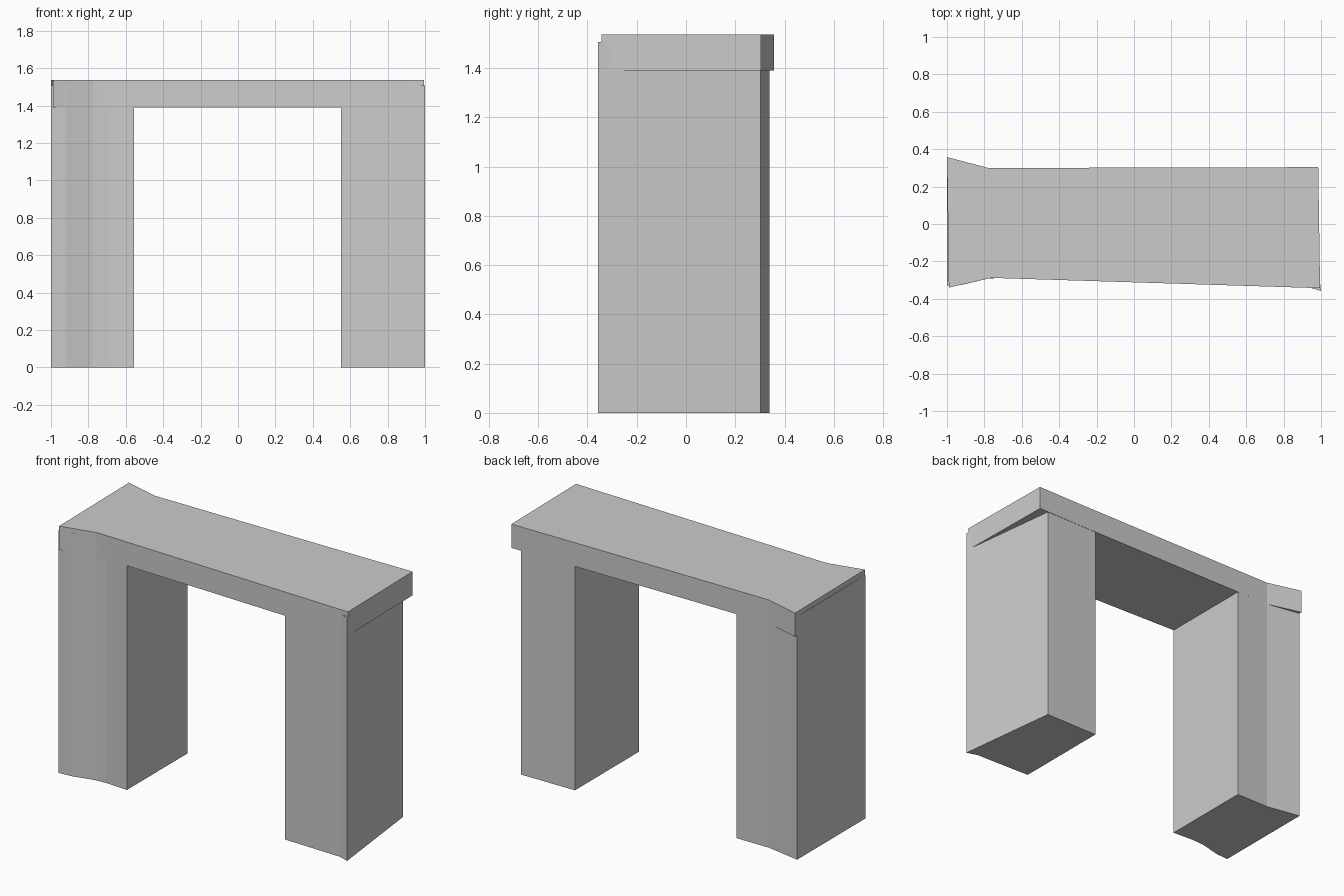
import bpy, bmesh

if "Cube" in bpy.data.objects:
    bpy.data.objects.remove(bpy.data.objects["Cube"])


def prism(name, outline, z0, z1):
    """Extrude a counter-clockwise footprint from z0 up to z1."""
    bm = bmesh.new()
    base = bm.faces.new([bm.verts.new((x, y, z0)) for x, y in outline])
    top = bmesh.ops.extrude_face_region(bm, geom=[base])["geom"]
    verts = [g for g in top if isinstance(g, bmesh.types.BMVert)]
    bmesh.ops.translate(bm, verts=verts, vec=(0, 0, z1 - z0))
    bmesh.ops.recalc_face_normals(bm, faces=bm.faces)
    mesh = bpy.data.meshes.new(name)
    bm.to_mesh(mesh)
    bm.free()
    obj = bpy.data.objects.new(name, mesh)
    bpy.context.collection.objects.link(obj)
    return obj


PIER_TOP = 1.507
LINTEL_BOTTOM, LINTEL_TOP = 1.39, 1.537

# Left pier, flared at its outer end
prism("left_pier", [
    (-1.0, -0.33), (-0.92, -0.325), (-0.78, -0.292), (-0.70, -0.287),
    (-0.555, -0.295), (-0.555, 0.30), (-0.78, 0.30), (-0.92, 0.325),
    (-1.0, 0.34)], 0, PIER_TOP)

# Right pier, with a slanted outer side
prism("right_pier", [
    (0.552, -0.326), (0.93, -0.337), (1.0, -0.358),
    (0.922, 0.302), (0.552, 0.30)], 0, PIER_TOP)

# Lintel slab across both piers
prism("lintel", [
    (-0.99, -0.34), (-0.77, -0.29), (-0.70, -0.29), (0.995, -0.343),
    (0.985, 0.305), (0.67, 0.302), (-0.78, 0.30), (-1.0, 0.358)],
    LINTEL_BOTTOM, LINTEL_TOP)
